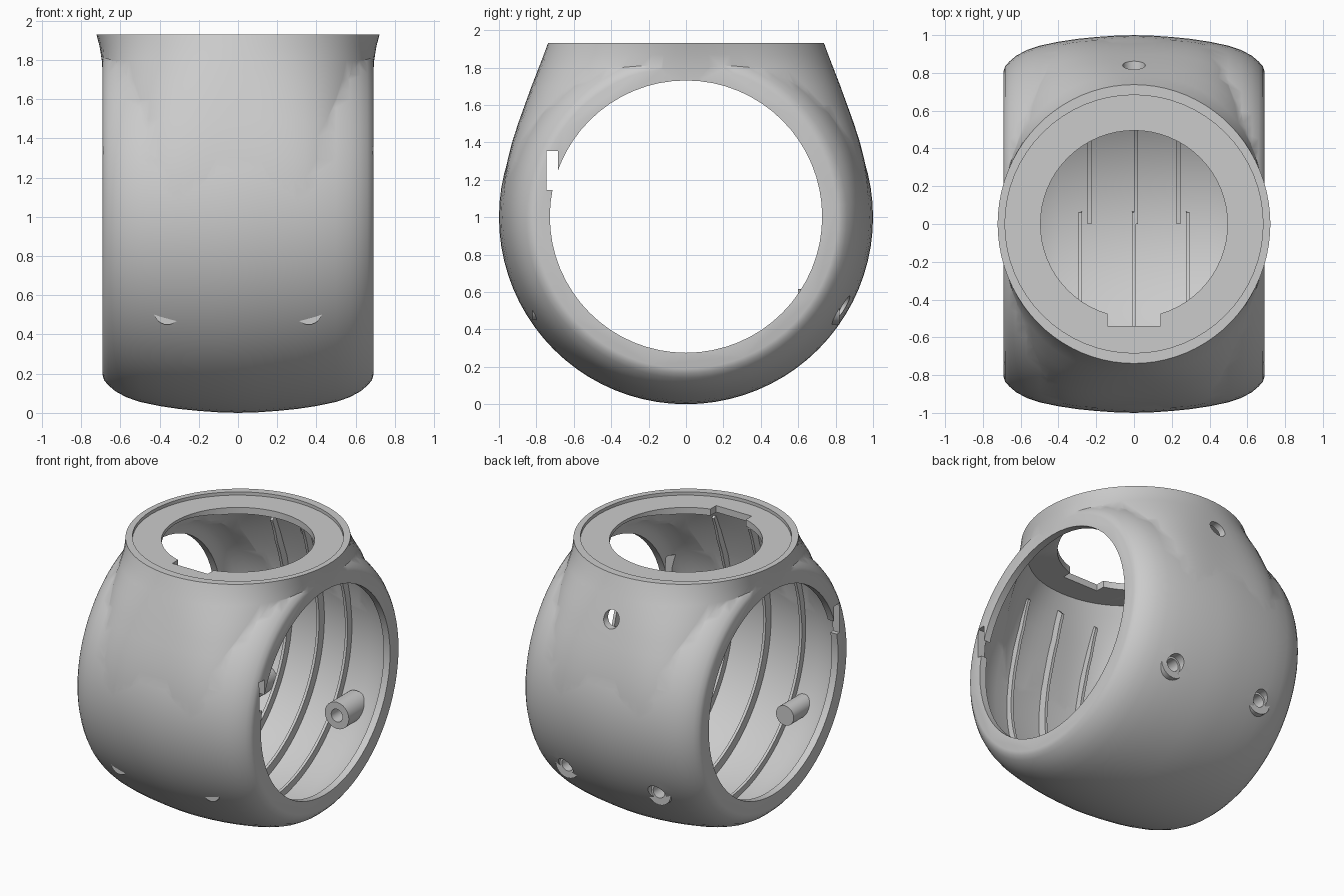
import bpy, bmesh, math
from mathutils import Matrix, Vector

if "Cube" in bpy.data.objects:
    bpy.data.objects.remove(bpy.data.objects["Cube"])


def add_object(name, bm, cutter=False):
    bmesh.ops.recalc_face_normals(bm, faces=bm.faces)
    me = bpy.data.meshes.new(name)
    bm.to_mesh(me)
    bm.free()
    ob = bpy.data.objects.new(name, me)
    bpy.context.collection.objects.link(ob)
    ob.hide_render = cutter
    return ob


def loft(name, rings):
    bm = bmesh.new()
    loops = [[bm.verts.new(p) for p in r] for r in rings]
    n = len(loops[0])
    for a, b in zip(loops, loops[1:]):
        for i in range(n):
            bm.faces.new((a[i], a[(i + 1) % n], b[(i + 1) % n], b[i]))
    bm.faces.new(loops[0])
    bm.faces.new(loops[-1])
    return add_object(name, bm, True)


def barrel(name, half, n=80):
    # solid of revolution about x, mirrored profile of (x, radius)
    prof = [(-x, r) for x, r in reversed(half[1:])] + half
    return loft(name, [[(x, r * math.cos(2 * math.pi * i / n), 1 + r * math.sin(2 * math.pi * i / n))
                        for i in range(n)] for x, r in prof])


def collar(name, levels, n=80):
    # stacked superellipses (z, half x, half y, exponent)
    rings = []
    for z, a, b, e in levels:
        ring = []
        for i in range(n):
            c, s = math.cos(2 * math.pi * i / n), math.sin(2 * math.pi * i / n)
            k = (abs(c) ** e + abs(s) ** e) ** (-1 / e)
            ring.append((a * c * k, b * s * k, z))
        rings.append(ring)
    return loft(name, rings)


def cylinder(name, r, length, centre, axis, n=64):
    bm = bmesh.new()
    rot = Vector((0, 0, 1)).rotation_difference(Vector(axis)).to_matrix().to_4x4()
    bmesh.ops.create_cone(bm, cap_ends=True, segments=n, radius1=r, radius2=r, depth=length,
                          matrix=Matrix.Translation(centre) @ rot)
    return add_object(name, bm, True)


def box(name, size, centre):
    bm = bmesh.new()
    bmesh.ops.create_cube(bm, size=1, matrix=Matrix.Translation(centre) @ Matrix.Diagonal((*size, 1)))
    return add_object(name, bm, True)


def boolean(target, tool, op):
    bpy.context.view_layer.objects.active = target
    m = target.modifiers.new("cut", 'BOOLEAN')
    m.object, m.operation, m.solver = tool, op, 'EXACT'
    bpy.ops.object.modifier_apply(modifier=m.name)
    bpy.data.objects.remove(tool)


# Outer housing: barrel plus round collar at the top
housing = barrel("housing", [(0, 1), (.1, .997), (.2, .99), (.3, .98), (.4, .965), (.5, .944), (.57, .92),
                             (.625, .89), (.66, .86), (.682, .835), (.69, .81)])
boolean(housing, collar("collar", [
    (1.0, .685, .985, 4), (1.1, .685, .983, 4), (1.2, .685, .973, 4), (1.3, .685, .955, 3.8),
    (1.4, .685, .93, 3.6), (1.5, .685, .898, 3.3), (1.6, .686, .862, 3), (1.7, .688, .826, 2.7),
    (1.8, .695, .787, 2.3), (1.87, .706, .76, 2.1), (1.93, .722, .738, 2)]), 'UNION')

# Hollow interior following the outer form
cavity = barrel("cavity", [(0, .95), (.2, .94), (.4, .915), (.53, .875), (.6, .83), (.63, .79), (.64, .75)])
boolean(cavity, collar("cavity_top", [
    (1.0, .632, .935, 4), (1.2, .632, .923, 4), (1.4, .632, .88, 3.6), (1.6, .633, .812, 3),
    (1.7, .635, .776, 2.7), (1.8, .642, .737, 2.3), (1.86, .65, .713, 2.1)]), 'UNION')
boolean(housing, cavity, 'DIFFERENCE')

# Side openings, top opening, recessed top plate and notches
boolean(housing, cylinder("side_cut", .728, 3, (0, 0, 1.003), (1, 0, 0)), 'DIFFERENCE')
boolean(housing, cylinder("recess_cut", .683, .2, (0, 0, 2.007), (0, 0, 1)), 'DIFFERENCE')
boolean(housing, cylinder("top_cut", .495, .4, (0, 0, 1.95), (0, 0, 1)), 'DIFFERENCE')
boolean(housing, box("top_notch", (.28, .2, .3), (0, -.44, 1.9)), 'DIFFERENCE')
boolean(housing, box("side_notch", (2, .06, .21), (0, -.715, 1.25)), 'DIFFERENCE')

# Screw holes in the back half
holes = [(-.36, .52), (.36, .52), (0, 1.66)]
for x, z in holes:
    boolean(housing, cylinder("screw_cut", .06, .4, (x, .9, z), (0, 1, 0), 24), 'DIFFERENCE')

# Hollow screw bosses behind the holes, with matching posts on the front half
parts = [housing]
for x, z in holes[:2]:
    boss = cylinder("screw_boss", .095, .22, (x, .71, z), (0, 1, 0), 24)
    boolean(boss, cylinder("bore", .045, .5, (x, .71, z), (0, 1, 0), 24), 'DIFFERENCE')
    post = cylinder("screw_post", .07, .22, (x, -.71, z), (0, 1, 0), 24)
    parts += [boss, post]

# Thin stiffening ribs along the inner wall
WALL = [(-100, 1), (10, 1), (23.3, 1.013), (35, 1.05), (45.4, 1.124)]


def wall_radius(deg):
    for (a, r), (b, s) in zip(WALL, WALL[1:]):
        if deg <= b:
            return r + (s - r) * (deg - a) / (b - a)
    return WALL[-1][1]


def rib(x, side, start, end=45, steps=40):
    rings = []
    for i in range(steps + 1):
        deg = start + (end - start) * i / steps
        a, r = math.radians(deg), wall_radius(deg)
        rings.append([(x + dx, side * (r - d) * math.cos(a), 1 + (r - d) * math.sin(a))
                      for dx, d in ((-.01, .055), (.01, .055), (.01, .115), (-.01, .115))])
    return loft("back_rib" if side > 0 else "front_rib", rings)


parts += [rib(x, 1, -90) for x in (-.235, .01, .235)]
parts += [rib(x, -1, -94) for x in (-.285, 0, .285)]

# Smooth shading with crisp edges
for ob in bpy.data.objects:
    ob.select_set(ob in parts)
    ob.hide_render = False
bpy.context.view_layer.objects.active = housing
bpy.ops.object.shade_smooth_by_angle(angle=math.radians(35))
